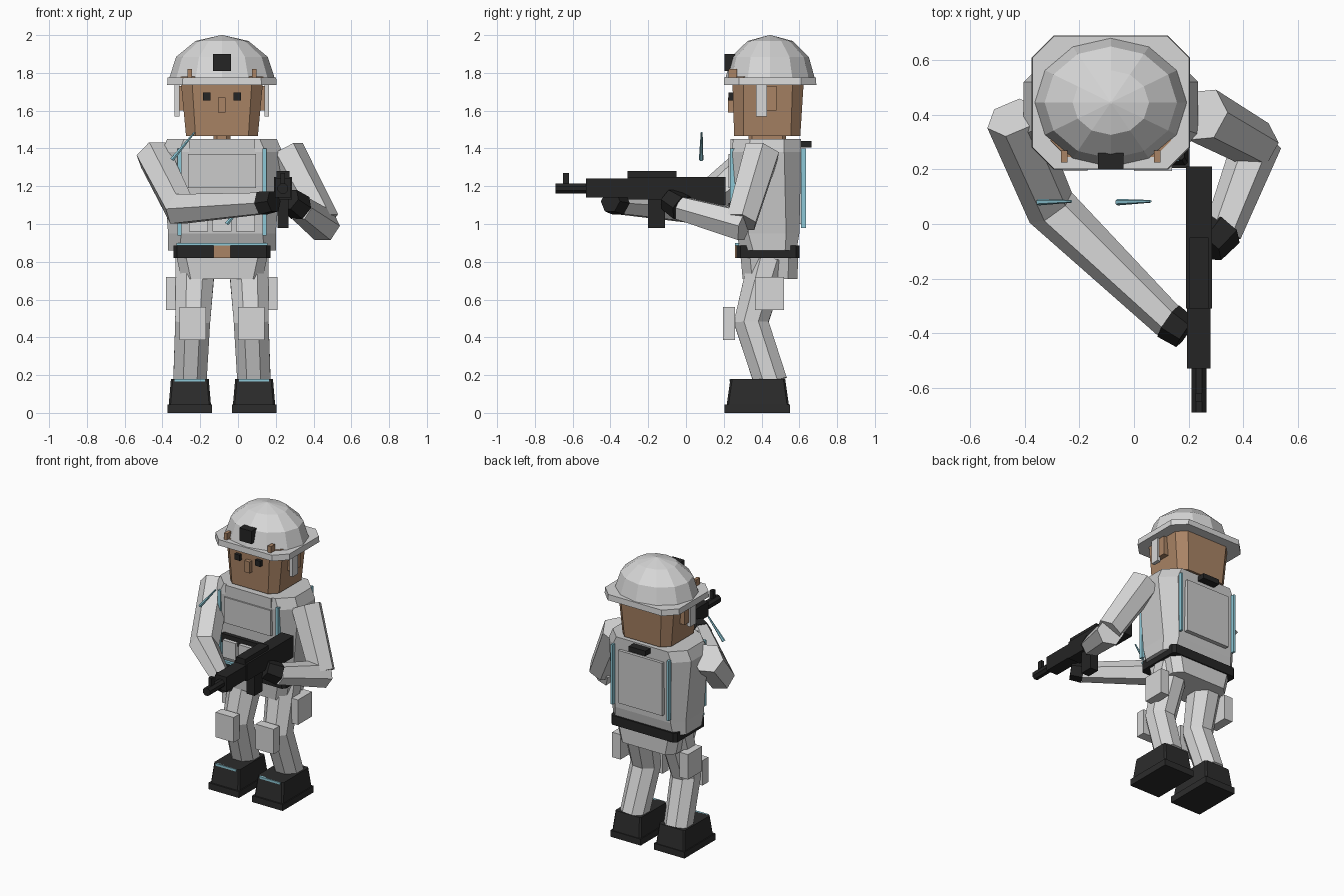
import bpy, bmesh, math
from mathutils import Vector

old = bpy.data.objects.get("Cube")
if old:
    bpy.data.objects.remove(old, do_unlink=True)

CX = -0.085  # mid-line of the figure


def material(name, rgb):
    m = bpy.data.materials.new(name)
    m.use_nodes = True
    m.diffuse_color = (*rgb, 1)
    bsdf = next(n for n in m.node_tree.nodes if n.type == 'BSDF_PRINCIPLED')
    bsdf.inputs["Base Color"].default_value = (*rgb, 1)
    bsdf.inputs["Roughness"].default_value = 0.9
    return m


CLOTH = material("white cloth", (0.68, 0.68, 0.68))
VEST = material("pale grey vest", (0.6, 0.6, 0.6))
SKIN = material("tan skin", (0.40, 0.23, 0.13))
BLACK = material("black gear", (0.018, 0.018, 0.018))
BOOT = material("dark boot", (0.025, 0.025, 0.025))
CYAN = material("pale blue trim", (0.27, 0.58, 0.68))


def loft(name, rings, mat):
    """Skin a list of point rings and cap both ends."""
    bm = bmesh.new()
    vs = [[bm.verts.new(p) for p in r] for r in rings]
    n = len(vs[0])
    for a, b in zip(vs, vs[1:]):
        for i in range(n):
            j = (i + 1) % n
            bm.faces.new((a[i], a[j], b[j], b[i]))
    bm.faces.new(vs[0][::-1])
    bm.faces.new(vs[-1])
    bmesh.ops.recalc_face_normals(bm, faces=bm.faces)
    me = bpy.data.meshes.new(name)
    bm.to_mesh(me)
    bm.free()
    me.materials.append(mat)
    ob = bpy.data.objects.new(name, me)
    bpy.context.collection.objects.link(ob)
    return ob


def octagon(z, cx, cy, hx, hy, c):
    pts = [(hx, c - hy), (hx, hy - c), (hx - c, hy), (c - hx, hy),
           (-hx, hy - c), (-hx, c - hy), (c - hx, -hy), (hx - c, -hy)]
    return [(cx + x, cy + y, z) for x, y in pts]


def block(name, mat, *levels):
    """Chamfered column; each level is z, centre x, centre y, half x, half y, chamfer."""
    return loft(name, [octagon(*l) for l in levels], mat)


def box(name, mat, x0, x1, y0, y1, z0, z1):
    quad = [(x0, y0), (x1, y0), (x1, y1), (x0, y1)]
    return loft(name, [[(x, y, z) for x, y in quad] for z in (z0, z1)], mat)


def limb(name, mat, pts, radii, ref=(0, 0, 1), sides=6):
    """Faceted tube with mitred joints."""
    pts, ref, rings = [Vector(p) for p in pts], Vector(ref), []
    for i, (p, r) in enumerate(zip(pts, radii)):
        t = Vector()
        if i:
            t += (p - pts[i - 1]).normalized()
        if i < len(pts) - 1:
            t += (pts[i + 1] - p).normalized()
        t.normalize()
        u = (ref - t * ref.dot(t)).normalized()
        v = t.cross(u)
        angles = [math.tau * (k + 0.5) / sides for k in range(sides)]
        rings.append([p + r * (math.cos(a) * u + math.sin(a) * v) for a in angles])
    return loft(name, rings, mat)


# Legs, boots, pads and pouches, mirrored about the mid-line
for side, s in (("right", -1), ("left", 1)):
    def mbox(name, mat, a, b, *yz):
        box(f"{side}_{name}", mat, *sorted((CX + s * a, CX + s * b)), *yz)

    fx = CX + s * 0.17
    limb(f"{side}_leg", CLOTH,
         [(CX + s * 0.14, 0.44, 0.82), (CX + s * 0.155, 0.345, 0.48), (fx, 0.45, 0.16)],
         (0.115, 0.1, 0.095), ref=(1, 0, 0), sides=8)
    box(f"{side}_boot_sole", BOOT, fx - 0.118, fx + 0.118, 0.205, 0.55, 0, 0.045)
    block(f"{side}_boot", BOOT, (0.04, fx, 0.38, 0.112, 0.165, 0.01),
          (0.18, fx, 0.38, 0.1, 0.145, 0.01))
    box(f"{side}_boot_trim", CYAN, fx - 0.08, fx + 0.08, 0.23, 0.245, 0.165, 0.18)
    mbox("knee_pad", CLOTH, 0.085, 0.225, 0.195, 0.26, 0.385, 0.56)
    mbox("thigh_pouch", CLOTH, 0.23, 0.295, 0.365, 0.52, 0.545, 0.72)
    mbox("ear", SKIN, 0.19, 0.24, 0.38, 0.48, 1.6, 1.73)
    mbox("chin_strap", CLOTH, 0.225, 0.25, 0.37, 0.43, 1.57, 1.75)
    mbox("eye", BLACK, 0.06, 0.1, 0.225, 0.27, 1.655, 1.695)
    mbox("helmet_clip", SKIN, 0.158, 0.182, 0.225, 0.27, 1.77, 1.82)
    mbox("front_strap", CYAN, 0.215, 0.235, 0.232, 0.26, 0.94, 1.4)
    mbox("back_strap", CYAN, 0.21, 0.225, 0.61, 0.635, 0.98, 1.4)

# Hips, torso and belt
block("hips", CLOTH, (0.71, CX, 0.445, 0.215, 0.145, 0.05),
      (0.87, CX, 0.44, 0.25, 0.155, 0.05))
block("torso", VEST, (0.86, CX, 0.44, 0.285, 0.145, 0.06),
      (0.95, CX, 0.43, 0.285, 0.17, 0.07), (1.38, CX, 0.425, 0.32, 0.185, 0.09),
      (1.45, CX, 0.43, 0.29, 0.18, 0.09))
block("belt", BLACK, (0.82, CX, 0.435, 0.257, 0.167, 0.02),
      (0.885, CX, 0.435, 0.257, 0.167, 0.02))
box("belt_buckle", SKIN, CX - 0.045, CX + 0.045, 0.26, 0.29, 0.82, 0.885)
box("belt_trim", CYAN, CX - 0.24, CX + 0.24, 0.26, 0.28, 0.885, 0.9)

# Vest panels and pouches
box("chest_panel", VEST, CX - 0.18, CX + 0.18, 0.225, 0.26, 1.19, 1.37)
box("collar_panel", VEST, CX - 0.175, CX + 0.175, 0.235, 0.3, 1.37, 1.45)
box("magazine_strip", BLACK, CX - 0.2, CX + 0.2, 0.225, 0.26, 1.05, 1.11)
for i in (-1, 0, 1):
    px = CX + i * 0.125
    box(f"chest_pouch_{i + 2}", CLOTH, px - 0.05, px + 0.05, 0.2, 0.28, 0.96, 1.08)
box("back_panel", VEST, CX - 0.17, CX + 0.17, 0.58, 0.63, 1.0, 1.37)
box("back_handle", BLACK, CX - 0.065, CX + 0.065, 0.6, 0.665, 1.405, 1.44)

# Head and face
block("neck", SKIN, (1.43, CX, 0.43, 0.045, 0.1, 0.02), (1.48, CX, 0.43, 0.045, 0.1, 0.02))
block("head", SKIN, (1.465, CX, 0.43, 0.19, 0.175, 0.05),
      (1.78, CX, 0.435, 0.22, 0.19, 0.06))
box("nose", SKIN, CX - 0.02, CX + 0.02, 0.222, 0.27, 1.59, 1.67)

# Helmet: octagonal brim with a faceted dome
block("helmet_brim", CLOTH, (1.735, CX, 0.445, 0.29, 0.245, 0.08),
      (1.775, CX, 0.445, 0.287, 0.243, 0.08))
rings = []
for k in range(4):
    a = math.radians(min(30 * k, 89))
    rings.append([(CX + 0.28 * math.cos(a) * math.cos(t), 0.445 + 0.237 * math.cos(a) * math.sin(t),
                   1.77 + 0.23 * math.sin(a)) for t in [math.tau * i / 12 for i in range(12)]])
loft("helmet_dome", rings, CLOTH)
box("helmet_mount", BLACK, CX - 0.047, CX + 0.047, 0.203, 0.26, 1.81, 1.9)

# Arms and gloves
limb("right_arm", CLOTH, [(-0.445, 0.39, 1.365), (-0.305, 0.06, 1.08), (0.13, -0.36, 1.11)],
     (0.1, 0.095, 0.065))
limb("right_glove", BLACK, [(0.125, -0.355, 1.11), (0.19, -0.4, 1.12)], (0.07, 0.062))
limb("left_shoulder_arm", CLOTH, [(0.25, 0.4, 1.38), (0.45, 0.29, 1.01)], (0.105, 0.09))
limb("left_forearm", CLOTH, [(0.455, 0.31, 0.99), (0.325, -0.03, 1.085)], (0.09, 0.07))
limb("left_glove", BLACK, [(0.33, -0.02, 1.085), (0.27, -0.09, 1.13)], (0.075, 0.065))

# Rifle
GX = 0.238


def gun_part(name, half, *yz):
    box("rifle_" + name, BLACK, GX - half, GX + half, *yz)


gun_part("receiver", 0.048, -0.31, 0.06, 1.13, 1.25)
gun_part("stock", 0.047, 0.05, 0.21, 1.1, 1.25)
gun_part("rail", 0.035, -0.31, -0.05, 1.24, 1.28)
gun_part("handguard", 0.043, -0.53, -0.3, 1.14, 1.24)
gun_part("magazine", 0.03, -0.2, -0.11, 0.98, 1.14)
gun_part("front_sight", 0.012, -0.65, -0.62, 1.2, 1.27)
limb("rifle_barrel", BLACK, [(GX, -0.52, 1.188), (GX, -0.69, 1.188)], (0.03, 0.03), sides=8)

# Loose trim cords in front of the chest
for i, (x, z) in enumerate(((-0.35, 1.34), (-0.06, 1.0))):
    limb(f"trim_cord_{i + 1}", CYAN, [(x, 0.08, z), (x + 0.12, 0.083, z + 0.145)], (0.012, 0.005))
